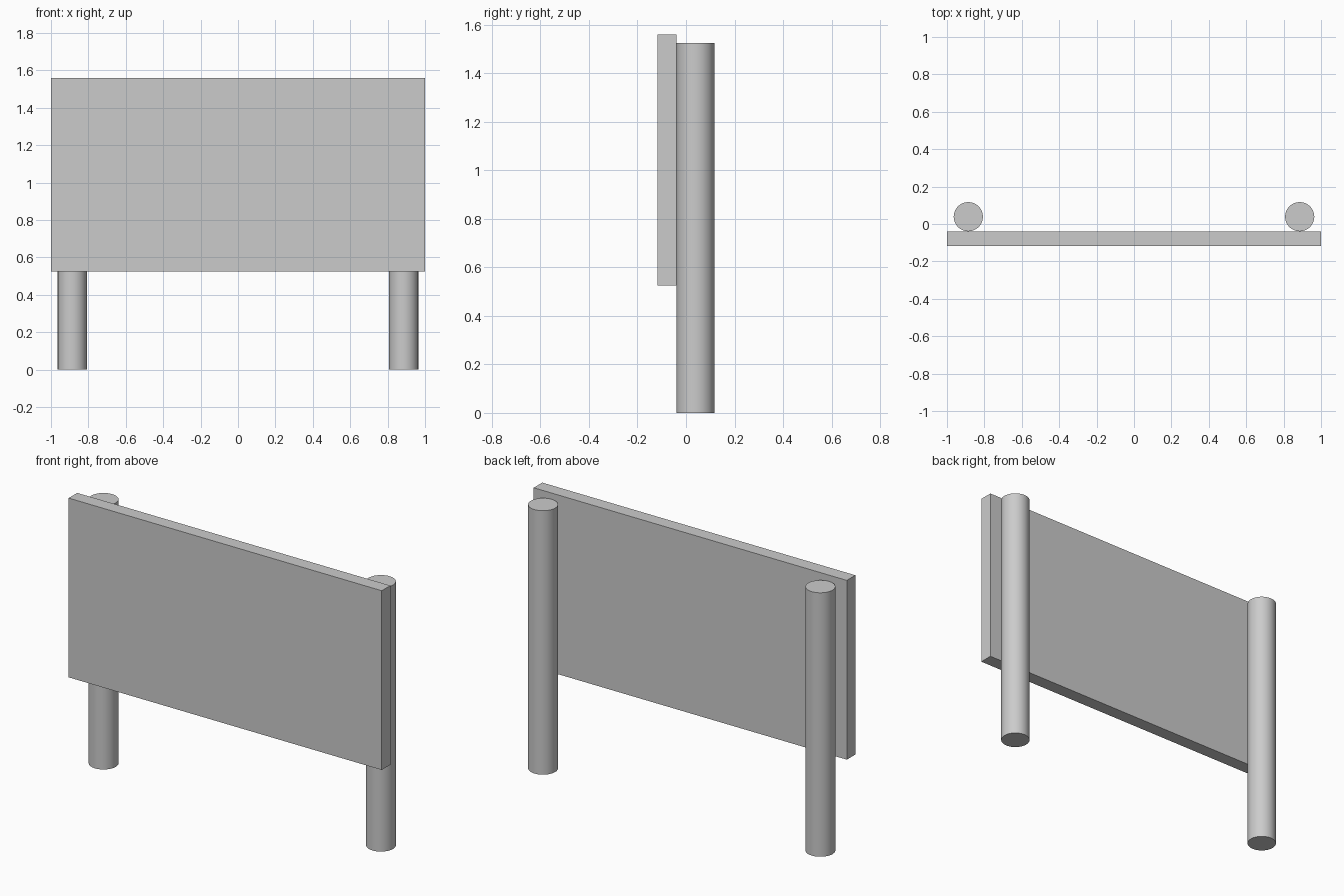
import bpy
import math

if "Cube" in bpy.data.objects:
    bpy.data.objects.remove(bpy.data.objects["Cube"])

PANEL_BOTTOM, PANEL_TOP = 0.525, 1.56
POST_RADIUS, POST_HEIGHT = 0.078, 1.524

# Flat sign panel, fixed to the front of the posts
bpy.ops.mesh.primitive_cube_add(size=1, location=(0, -0.078, (PANEL_BOTTOM + PANEL_TOP) / 2))
panel = bpy.context.object
panel.name = "sign_panel"
panel.scale = (2.0, 0.078, PANEL_TOP - PANEL_BOTTOM)
bpy.ops.object.transform_apply(location=False, rotation=False, scale=True)


# Round post standing on the ground behind the panel
def add_post(name, x):
    bpy.ops.mesh.primitive_cylinder_add(vertices=48, radius=POST_RADIUS, depth=POST_HEIGHT,
                                        location=(x, 0.039, POST_HEIGHT / 2))
    bpy.context.object.name = name
    bpy.ops.object.shade_smooth_by_angle(angle=math.radians(30))


add_post("left_post", -0.886)
add_post("right_post", 0.886)
